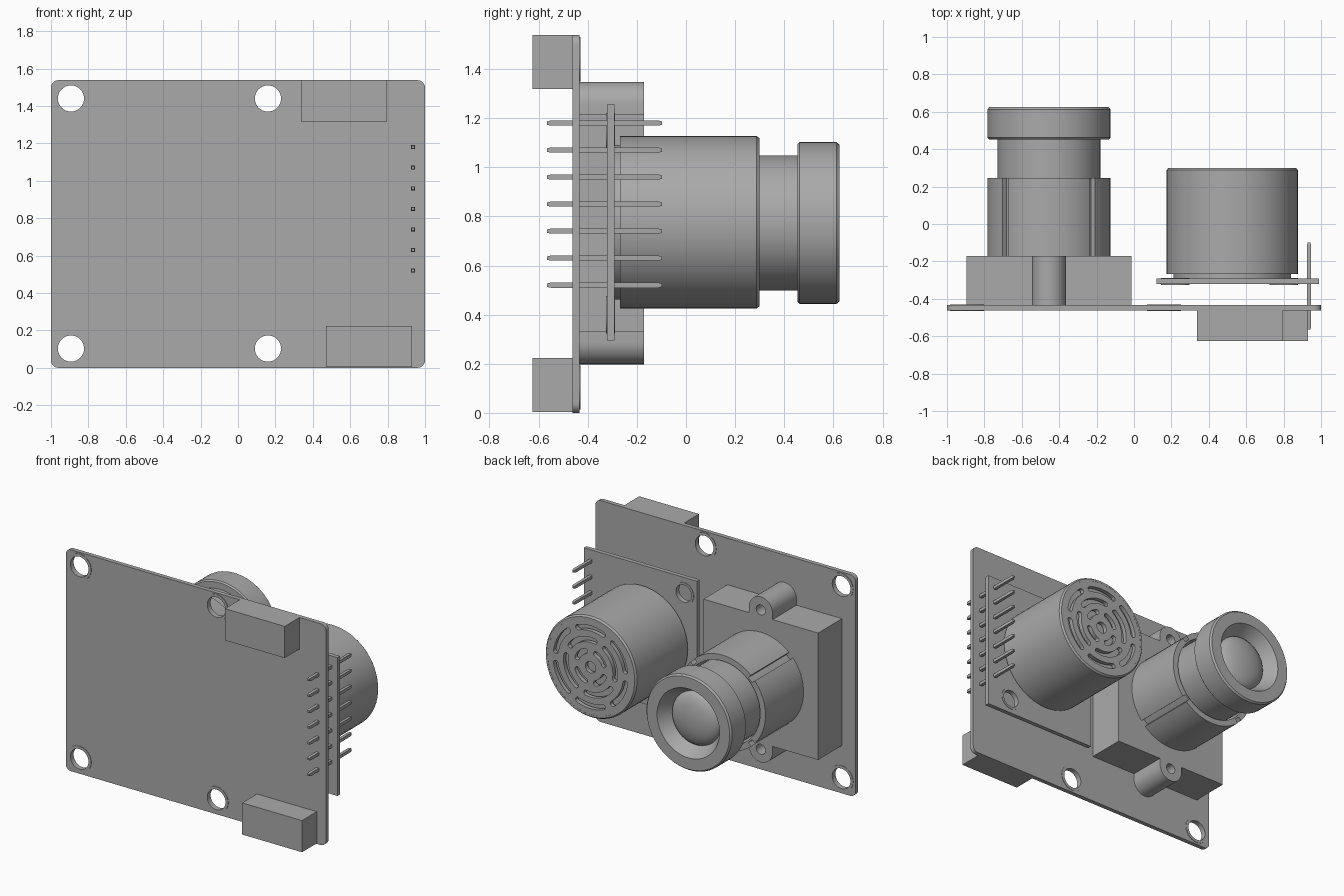
import bpy, bmesh
from math import pi, sin, cos
from mathutils import Matrix

cube = bpy.data.objects.get("Cube")
if cube:
    bpy.data.objects.remove(cube, do_unlink=True)

grey = bpy.data.materials.new("plain_grey")
grey.use_nodes = True
grey.diffuse_color = (0.4, 0.4, 0.4, 1)
grey.node_tree.nodes["Principled BSDF"].inputs["Base Color"].default_value = (0.4, 0.4, 0.4, 1)


def finish(obj, smooth=True):
    """Weld, colour and shade one part."""
    bm = bmesh.new()
    bm.from_mesh(obj.data)
    bmesh.ops.remove_doubles(bm, verts=bm.verts, dist=1e-5)
    bmesh.ops.recalc_face_normals(bm, faces=bm.faces)
    bm.to_mesh(obj.data)
    bm.free()
    obj.data.materials.clear()
    obj.data.materials.append(grey)
    if smooth:
        bpy.ops.object.select_all(action='DESELECT')
        obj.select_set(True)
        bpy.context.view_layer.objects.active = obj
        bpy.ops.object.shade_smooth_by_angle(angle=pi / 6)
    return obj


def plate(name, outlines, y0, y1):
    """Extrude x/z outlines (first is the edge, the rest are holes) from y0 to y1."""
    curve = bpy.data.curves.new(name, 'CURVE')
    curve.dimensions = '2D'
    curve.fill_mode = 'BOTH'
    curve.extrude = (y1 - y0) / 2
    for outline in outlines:
        spline = curve.splines.new('POLY')
        spline.points.add(len(outline) - 1)
        for point, (x, z) in zip(spline.points, outline):
            point.co = (x, z, 0, 1)
        spline.use_cyclic_u = True
    obj = bpy.data.objects.new(name, curve)
    bpy.context.collection.objects.link(obj)
    obj.rotation_euler.x = pi / 2
    obj.location.y = (y0 + y1) / 2
    bpy.ops.object.select_all(action='DESELECT')
    obj.select_set(True)
    bpy.context.view_layer.objects.active = obj
    bpy.ops.object.convert(target='MESH')
    return finish(bpy.context.view_layer.objects.active)


def lathe(name, profile, cx, cz, steps=64, start=0.0):
    """Revolve (radius, y) points about an axis along y."""
    bm = bmesh.new()
    verts = [bm.verts.new((r, y, 0)) for r, y in profile]
    edges = [bm.edges.new(pair) for pair in zip(verts, verts[1:])]
    bmesh.ops.spin(bm, geom=verts + edges, cent=(0, 0, 0), axis=(0, 1, 0),
                   angle=2 * pi, steps=steps)
    bmesh.ops.transform(bm, verts=bm.verts, matrix=Matrix.Translation((cx, 0, cz))
                        @ Matrix.Rotation(start, 4, 'Y'))
    mesh = bpy.data.meshes.new(name)
    bm.to_mesh(mesh)
    bm.free()
    obj = bpy.data.objects.new(name, mesh)
    bpy.context.collection.objects.link(obj)
    return finish(obj)


def arc(cx, cz, r, a0, a1, n=12):
    return [(cx + r * cos(a0 + (a1 - a0) * i / n), cz + r * sin(a0 + (a1 - a0) * i / n))
            for i in range(n + 1)]


def circle(cx, cz, r, n=40):
    return arc(cx, cz, r, 0, 2 * pi, n)[:-1]


def rect(x0, x1, z0, z1):
    return [(x0, z0), (x1, z0), (x1, z1), (x0, z1)]


def round_rect(x0, x1, z0, z1, r):
    corners = [(x1 - r, z1 - r), (x0 + r, z1 - r), (x0 + r, z0 + r), (x1 - r, z0 + r)]
    return [p for i, (x, z) in enumerate(corners)
            for p in arc(x, z, r, i * pi / 2, (i + 1) * pi / 2, 6)]


def arc_slot(cx, cz, r, w, a0, a1):
    """Curved slot with round ends."""
    end = (cx + r * cos(a1), cz + r * sin(a1))
    begin = (cx + r * cos(a0), cz + r * sin(a0))
    return (arc(cx, cz, r + w, a0, a1) + arc(*end, w, a1, a1 + pi, 6)[1:-1]
            + arc(cx, cz, r - w, a1, a0) + arc(*begin, w, a0 + pi, a0 + 2 * pi, 6)[1:-1])


# Main circuit board with four plated mounting holes
BACK, FACE = -0.463, -0.433
holes = [(x, z) for x in (-0.893, 0.16) for z in (0.103, 1.44)]
plate("main_board", [round_rect(-1, 1, 0, 1.538, 0.04)]
      + [circle(x, z, 0.07) for x, z in holes], BACK, FACE)
for x, z in holes:
    plate("main_board_pad", [circle(x, z, 0.09), circle(x, z, 0.07)],
          BACK - 0.003, FACE + 0.003)

# Connectors on the front face
plate("upper_connector", [rect(0.337, 0.797, 1.318, 1.538)], -0.625, BACK)
plate("lower_connector", [rect(0.47, 0.93, 0.004, 0.224)], -0.625, BACK)

# Small sensor board
holes = [(0.22, 1.145), (0.80, 0.40)]
plate("sensor_board", [rect(0.12, 0.99, 0.295, 1.256)]
      + [circle(x, z, 0.06) for x, z in holes], -0.322, -0.292)
for x, z in holes:
    plate("sensor_board_pad", [circle(x, z, 0.076), circle(x, z, 0.06)], -0.325, -0.289)

# Header pins through both boards
for i in range(7):
    lathe("header_pin", [(0, -0.565), (0.01, -0.565), (0.015, -0.55), (0.015, -0.113),
                         (0.01, -0.098), (0, -0.098)],
          0.936, 0.52 + 0.11 * i, steps=4, start=pi / 4)

# Sensor can with a slotted grille
SX, SZ = 0.525, 0.776
lathe("sensor_foot", [(0, -0.295), (0.315, -0.295), (0.315, -0.26), (0, -0.26)], SX, SZ)
lathe("sensor_can", [(0, -0.268), (0.351, -0.268), (0.351, 0.288), (0.341, 0.3),
                     (0.328, 0.3), (0.328, 0.25), (0, 0.25)], SX, SZ)
slots = []
for radius, count, turn in ((0.27, 6, 0.0), (0.19, 4, 0.4), (0.11, 4, 0.0)):
    step, gap = 2 * pi / count, 0.042 / radius
    slots += [arc_slot(SX, SZ, radius, 0.018, turn + k * step + gap, turn + (k + 1) * step - gap)
              for k in range(count)]
plate("sensor_grille", [circle(SX, SZ, 0.329, 64), circle(SX, SZ, 0.04)] + slots, 0.27, 0.299)

# Camera base: square block with a screw lug above and below
CX, CZ, HALF, LUG, REACH = -0.455, 0.773, 0.441, 0.091, 0.484
base = [(CX + HALF, CZ - HALF), (CX + HALF, CZ + HALF), (CX + LUG, CZ + HALF)]
base += arc(CX, CZ + REACH, LUG, 0, pi, 20)
base += [(CX - LUG, CZ + HALF), (CX - HALF, CZ + HALF), (CX - HALF, CZ - HALF),
         (CX - LUG, CZ - HALF)]
base += arc(CX, CZ - REACH, LUG, pi, 2 * pi, 20) + [(CX + LUG, CZ - HALF)]
plate("camera_base", [base, circle(CX, CZ + REACH, 0.035, 24),
                      circle(CX, CZ - REACH, 0.035, 24)], FACE, -0.171)

# Lens holder with four lengthwise grooves
holder, half_groove = [], 0.066
for k in range(4):
    mid = pi / 4 + k * pi / 2
    holder += arc(CX, CZ, 0.3, mid - half_groove, mid + half_groove, 3)
    holder += arc(CX, CZ, 0.329, mid + half_groove, mid + pi / 2 - half_groove, 20)
plate("lens_holder", [holder, circle(CX, CZ, 0.288, 64)], -0.171, 0.247)

# Lens barrel with a wide head and a conical mouth
lathe("lens_barrel", [(0, -0.171), (0.275, -0.171), (0.275, 0.453), (0.32, 0.453),
                      (0.329, 0.462), (0.329, 0.613), (0.319, 0.625), (0.24, 0.625),
                      (0.185, 0.53), (0, 0.53)], CX, CZ)
dome = [(0.185 * cos(i * pi / 20), 0.528 + 0.07 * sin(i * pi / 20)) for i in range(10)]
lathe("lens_glass", [(0, 0.528)] + dome + [(0, 0.598)], CX, CZ)
